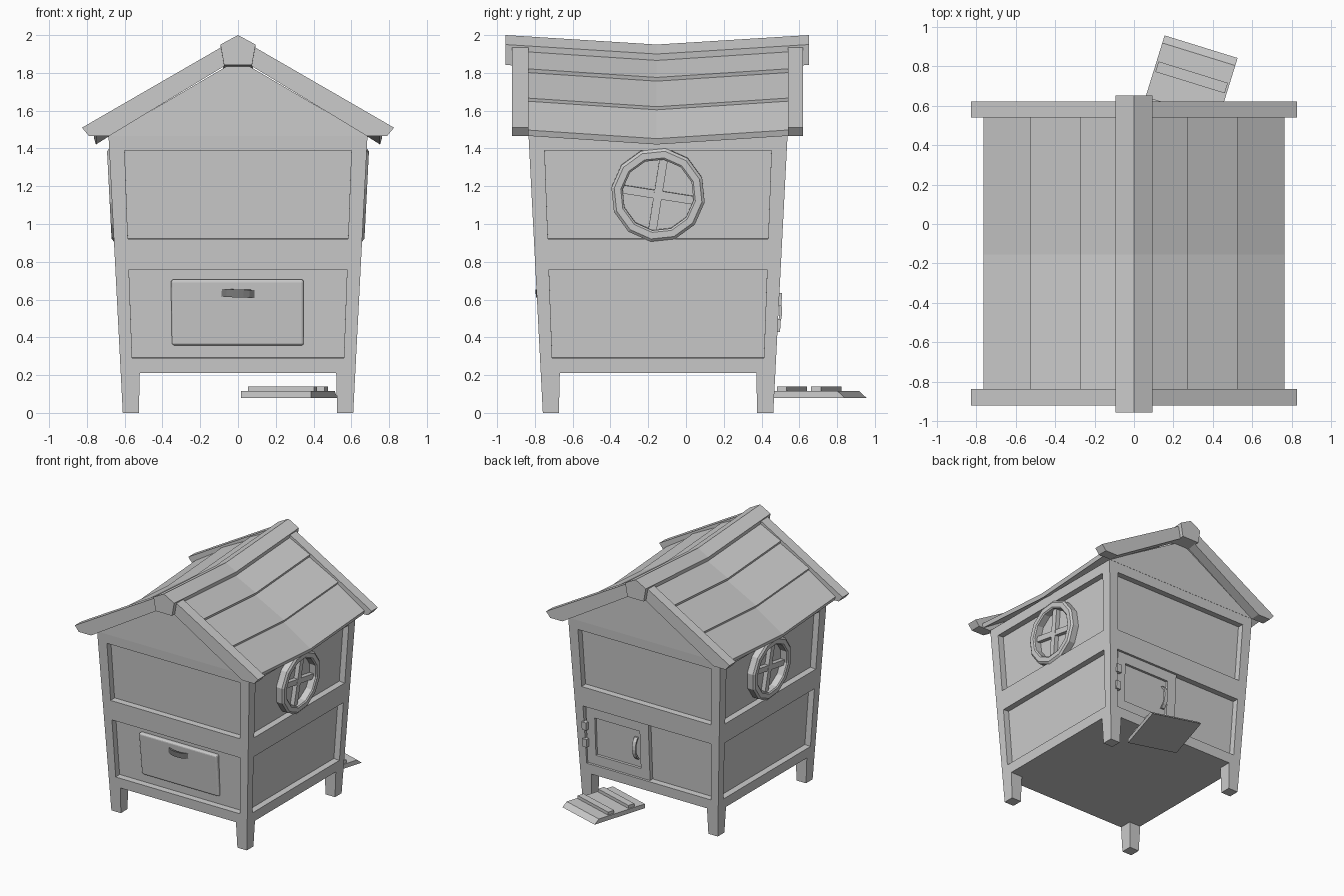
import bpy, bmesh
from math import sin, cos, pi, radians, atan
from mathutils import Matrix, Vector

if "Cube" in bpy.data.objects:
    bpy.data.objects.remove(bpy.data.objects["Cube"])

CY = -0.148          # middle of the house in y
LEAN = 0.0515        # outward lean of the walls
PANEL = -0.05        # depth of the recessed wall panels


def material(name, v):
    m = bpy.data.materials.new(name)
    m.use_nodes = True
    m.diffuse_color = (v, v, v, 1)
    m.node_tree.nodes["Principled BSDF"].inputs["Base Color"].default_value = (v, v, v, 1)
    return m


GREY = material("plain grey", 0.6)
DARK = material("dark grey", 0.2)


def finish(name, bm, mat=GREY, matrix=None):
    bmesh.ops.recalc_face_normals(bm, faces=bm.faces)
    if matrix:
        bm.transform(matrix)
    me = bpy.data.meshes.new(name)
    bm.to_mesh(me)
    bm.free()
    me.materials.append(mat)
    ob = bpy.data.objects.new(name, me)
    bpy.context.collection.objects.link(ob)
    return ob


def loft(name, rings, mat=GREY, matrix=None, closed=False):
    """Skin a row of equal cross-sections; cap the ends unless closed."""
    bm = bmesh.new()
    rows = [[bm.verts.new(p) for p in r] for r in rings]
    n = len(rows[0])
    pairs = list(zip(rows, rows[1:])) + ([(rows[-1], rows[0])] if closed else [])
    for a, b in pairs:
        for i in range(n):
            j = (i + 1) % n
            bm.faces.new((a[i], a[j], b[j], b[i]))
    if not closed:
        bm.faces.new(rows[0])
        bm.faces.new(rows[-1])
    return finish(name, bm, mat, matrix)


def rect(x0, x1, y0, y1, z):
    return [(x0, y0, z), (x1, y0, z), (x1, y1, z), (x0, y1, z)]


def extrude_y(name, profile, stations):
    """Run an xz profile along y; each station is (y, drop)."""
    return loft(name, [[(x, y, z - d) for x, z in profile] for y, d in stations])


def wall(angle):
    """Space of one wall: x along it, z up it, -y outward."""
    return (Matrix.Translation((0, CY, 0)) @ Matrix.Rotation(radians(angle), 4, 'Z')
            @ Matrix.Translation((0, -0.61, 0)) @ Matrix.Rotation(atan(LEAN), 4, 'X'))


def plate(name, u0, u1, v0, v1, out, matrix, back=PANEL - 0.01):
    return loft(name, [rect(u0, u1, -out, -back, v0), rect(u0, u1, -out, -back, v1)],
                matrix=matrix)


# House body: leaning box, cut along the frame lines, panels pushed in
def half(z):
    return 0.61 + LEAN * z


bm = bmesh.new()
low, high = [[bm.verts.new(p) for p in rect(-half(z), half(z), -half(z), half(z), z)]
             for z in (0.21, 1.467)]
bm.faces.new(low)
bm.faces.new(high)
for i in range(4):
    j = (i + 1) % 4
    bm.faces.new((low[i], low[j], high[j], high[i]))
cuts = [((0, 0, z), (0, 0, 1)) for z in (0.29, 0.76, 0.92, 1.39)]
for s in (-1, 1):
    cuts += [((s * 0.55, 0, 0), (s, 0, -0.036)), ((0, s * 0.55, 0), (0, s, -0.036))]
for co, no in cuts:
    bmesh.ops.bisect_plane(bm, geom=bm.verts[:] + bm.edges[:] + bm.faces[:],
                           plane_co=co, plane_no=no)
bmesh.ops.recalc_face_normals(bm, faces=bm.faces)
panels = []
for f in bm.faces:
    c = f.calc_center_median()
    if abs(f.normal.z) < 0.5 and min(abs(c.x), abs(c.y)) < 0.3:
        if 0.29 < c.z < 0.76 or 0.92 < c.z < 1.39:
            panels.append(f)
bmesh.ops.inset_individual(bm, faces=panels, thickness=0, depth=PANEL)
finish("house_body", bm, matrix=Matrix.Translation((0, CY, 0)))

# Legs
for sx, side in ((-1, "right"), (1, "left")):
    for sy, end in ((-1, "front"), (1, "back")):
        loft(f"{end}_{side}_leg",
             [rect(sx * a, sx * half(z), CY + sy * a, CY + sy * half(z), z)
              for a, z in ((0.525, 0), (0.52, 0.21))])

# Gable and ridge beam
extrude_y("gable", [(-0.687, 1.467), (0.687, 1.467), (0, 1.87)],
          [(CY - 0.687, 0), (CY + 0.687, 0)])
extrude_y("ridge_beam", [(0, 2), (0.093, 1.95), (0.074, 1.842), (-0.074, 1.842), (-0.093, 1.95)],
          [(-0.955, 0), (-0.155, 0.05), (0.65, 0)])

# Barge boards and overlapping roof planks
board = [(0, 1.975), (0.09, 1.935), (0.826, 1.51), (0.79, 1.467), (0.68, 1.467), (0, 1.88)]
planks = [[(0.04, 1.935), (0.27, 1.822), (0.262, 1.795), (0.03, 1.90)],
          [(0.22, 1.825), (0.525, 1.667), (0.517, 1.64), (0.21, 1.80)],
          [(0.47, 1.682), (0.762, 1.498), (0.752, 1.467), (0.46, 1.65)]]
for s, side in ((-1, "right"), (1, "left")):
    for y0, y1, end in ((-0.92, -0.835, "front"), (0.54, 0.62, "back")):
        extrude_y(f"{end}_{side}_barge_board", [(s * x, z) for x, z in board],
                  [(y0, 0), (y1, 0)])
    for k, p in enumerate(planks):
        extrude_y(f"{side}_roof_plank_{k + 1}", [(s * x, z) for x, z in p],
                  [(-0.845, 0), (-0.155, 0.046), (0.545, 0)])

# Round windows with crossed bars
SECTION = [(0.19, PANEL - 0.01), (0.19, 0.004), (0.2, 0.012), (0.235, 0.012),
           (0.25, 0), (0.25, PANEL - 0.01)]
for angle, side in ((90, "left"), (-90, "right")):
    m = wall(angle) @ Matrix.Translation((0, 0, 1.155)) @ Matrix.Rotation(radians(9), 4, 'Y')
    loft(f"{side}_window_ring",
         [[(r * cos(t), -o, r * sin(t)) for r, o in SECTION]
          for t in (i * pi / 6 for i in range(12))], matrix=m, closed=True)
    plate(f"{side}_window_upright", -0.022, 0.022, -0.19, 0.19, -0.015, m)
    plate(f"{side}_window_crossbar", -0.19, 0.19, -0.022, 0.022, -0.017, m)


# Curved pull handle, running along local x
def handle(name, length, width, rise, matrix, mat=GREY):
    rings = []
    for i in range(7):
        t = i / 6
        o = rise * sin(pi * t) ** 0.6
        x = (t - 0.5) * length
        rings.append([(x, -o, -width / 2), (x, -o, width / 2),
                      (x, 0.014 - o, width / 2), (x, 0.014 - o, -width / 2)])
    loft(name, rings, mat, matrix)


# Front drawer with softened edges
front = wall(0)
drawer = loft("drawer", [rect(-0.35, 0.348, 0.035, 0.07, 0.355),
                         rect(-0.355, 0.348, 0.02, 0.07, 0.705)], matrix=front)
bevel = drawer.modifiers.new("soft_edges", 'BEVEL')
bevel.width, bevel.segments = 0.014, 3
handle("drawer_handle", 0.18, 0.042, 0.03,
       front @ Matrix.Translation((0, 0.025, 0.633)) @ Matrix.Rotation(radians(2), 4, 'Y'), DARK)

# Back door: framed leaf, handle and hinges
back = wall(180)
door = [(-0.562, -0.485, 0.292, 0.758, "hinge_stile"), (-0.08, 0, 0.292, 0.758, "latch_stile"),
        (-0.485, -0.08, 0.292, 0.37, "bottom_rail"), (-0.485, -0.08, 0.68, 0.758, "top_rail")]
for u0, u1, v0, v1, part in door:
    plate(f"door_{part}", u0, u1, v0, v1, -0.015, back)
plate("door_panel", -0.485, -0.08, 0.37, 0.68, -0.035, back)
handle("door_handle", 0.18, 0.03, 0.035,
       back @ Matrix.Translation((-0.115, 0.015, 0.53)) @ Matrix.Rotation(pi / 2, 4, 'Y'))
for v, part in ((0.43, "lower"), (0.57, "upper")):
    plate(f"{part}_hinge", -0.585, -0.545, v, v + 0.065, 0.014, back)

# Ramp lying behind the house, with cleats
ramp = Matrix.Translation((0.155, 0.955, 0)) @ Matrix.Rotation(radians(-17.2), 4, 'Z')
loft("ramp", [rect(0, 0.387, -0.47, 0, 0.08), rect(0, 0.387, -0.47, -0.04, 0.115)], matrix=ramp)
for k, d in enumerate((0.135, 0.325)):
    loft(f"ramp_cleat_{k + 1}", [rect(0.01, 0.377, -d - 0.055, -d, z) for z in (0.115, 0.14)],
         matrix=ramp)
